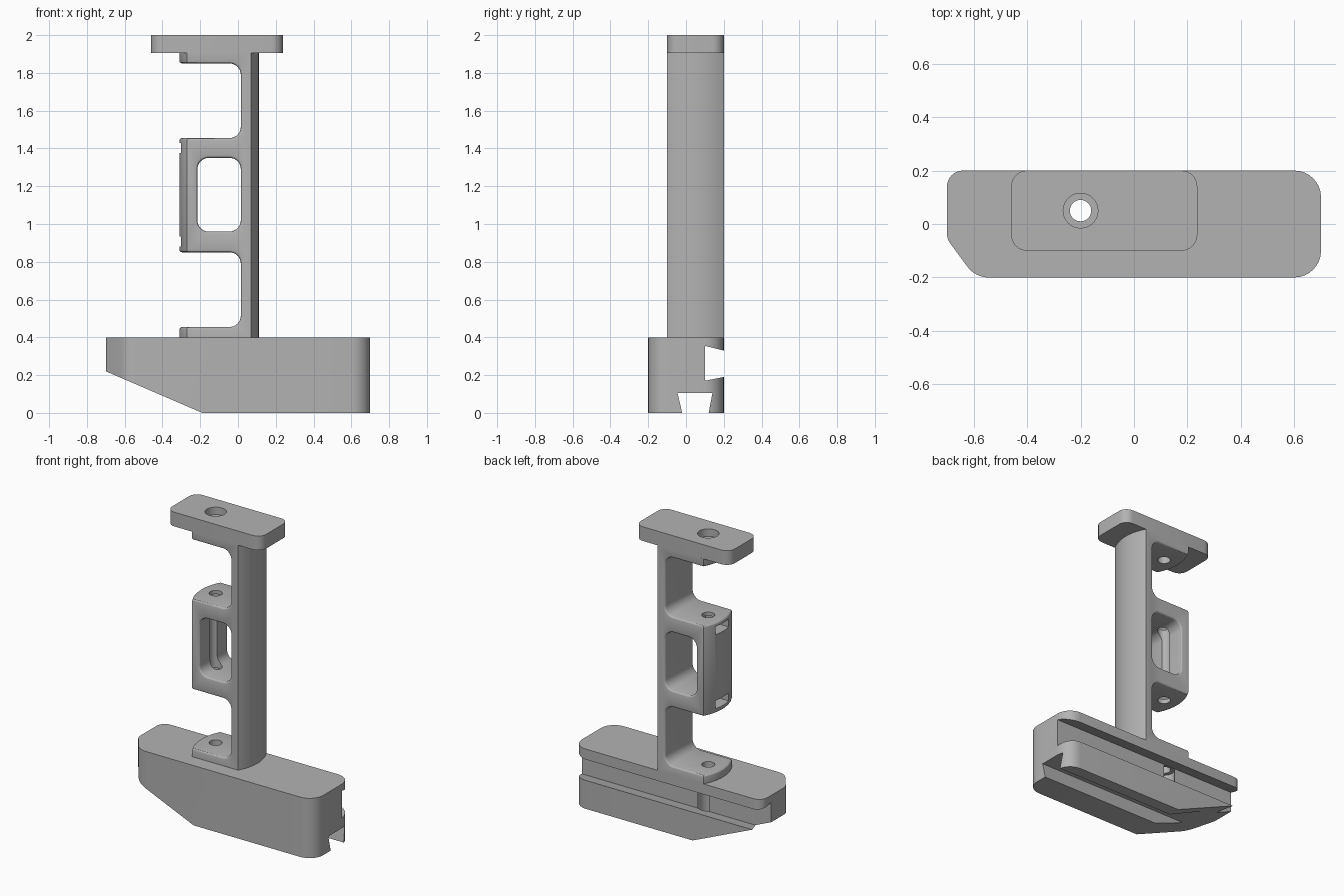
import bpy, bmesh, math
from mathutils import Vector

cube = bpy.data.objects.get("Cube")
if cube:
    bpy.data.objects.remove(cube, do_unlink=True)

grey = bpy.data.materials.new("light_grey")
grey.use_nodes = True
COLOUR = (0.45, 0.45, 0.45, 1)
grey.diffuse_color = COLOUR
grey.node_tree.nodes["Principled BSDF"].inputs["Base Color"].default_value = COLOUR

PLACE = {"x": lambda a, b, h: (h, a, b),
         "y": lambda a, b, h: (a, h, b),
         "z": lambda a, b, h: (a, b, h)}


def rounded(corners, steps=8):
    """Outline from (x, y, radius) corners, each replaced by an arc."""
    out = []
    for i, (x, y, r) in enumerate(corners):
        p = Vector((x, y))
        if r == 0:
            out.append(p)
            continue
        u = (Vector(corners[i - 1][:2]) - p).normalized()
        v = (Vector(corners[(i + 1) % len(corners)][:2]) - p).normalized()
        half = u.angle(v) / 2
        t = r / math.tan(half)
        centre = p + (u + v).normalized() * r / math.sin(half)
        a, b = p + u * t - centre, p + v * t - centre
        sweep = a.angle(b)
        for k in range(steps + 1):
            f = k / steps
            out.append(centre + (a * math.sin((1 - f) * sweep)
                                 + b * math.sin(f * sweep)) / math.sin(sweep))
    return out


def box_outline(x0, x1, y0, y1, r=0.0):
    return rounded([(x0, y0, r), (x1, y0, r), (x1, y1, r), (x0, y1, r)])


def prism(name, outline, axis, lo, hi):
    bm = bmesh.new()
    ends = [[bm.verts.new(PLACE[axis](p[0], p[1], h)) for p in outline]
            for h in (lo, hi)]
    bm.faces.new(ends[0])
    bm.faces.new(ends[1])
    n = len(outline)
    for i in range(n):
        j = (i + 1) % n
        bm.faces.new((ends[0][i], ends[0][j], ends[1][j], ends[1][i]))
    bmesh.ops.recalc_face_normals(bm, faces=bm.faces)
    mesh = bpy.data.meshes.new(name)
    bm.to_mesh(mesh)
    bm.free()
    mesh.materials.append(grey)
    obj = bpy.data.objects.new(name, mesh)
    bpy.context.collection.objects.link(obj)
    return obj


def bore(r, lo, hi, x=-0.2, y=0.05, n=32):
    ring = [(x + r * math.cos(k * math.tau / n), y + r * math.sin(k * math.tau / n))
            for k in range(n)]
    return prism("bore_cutter", ring, "z", lo, hi)


def cut(obj, cutters):
    for c in cutters:
        c.hide_render = True
        m = obj.modifiers.new("cut", "BOOLEAN")
        m.operation, m.solver, m.object = "DIFFERENCE", "EXACT", c
    deps = bpy.context.evaluated_depsgraph_get()
    mesh = bpy.data.meshes.new_from_object(obj.evaluated_get(deps))
    obj.modifiers.clear()
    obj.data = mesh
    for c in cutters:
        bpy.data.objects.remove(c, do_unlink=True)


def finish(obj):
    obj.data.shade_smooth()
    obj.data.set_sharp_from_angle(angle=math.radians(28))


# Base block: shaped outline, sloped underside, two dovetail slots, screw bore
base = prism("base_block", rounded([
    (0.7, -0.2, 0.1), (0.7, 0.2, 0.1), (-0.7, 0.2, 0.06),
    (-0.7, -0.056, 0.06), (-0.594, -0.2, 0.1)]), "z", 0, 0.4)
cut(base, [
    prism("slope_cutter", [(-0.932, 0.32), (-0.096, -0.04), (-0.932, -0.04)],
          "y", -0.5, 0.5),
    prism("back_slot_cutter", [(0.1, 0.17), (0.2, 0.19), (0.3, 0.19), (0.3, 0.33),
                               (0.2, 0.33), (0.1, 0.355)], "x", -1, 1),
    prism("bottom_slot_cutter", [(-0.02, -0.1), (0.12, -0.1), (0.12, 0), (0.14, 0.105),
                                 (-0.045, 0.105), (-0.02, 0)], "x", -1, 1),
    bore(0.065, -0.1, 0.352),
    bore(0.04, 0.3, 0.5)])
finish(base)

# Handle: straight front and back, bowed sides, opened by two gaps and a window
RADIUS, HALF = 0.301, math.radians(29.9)
bow = []
for side in (1, -1):
    for k in range(13):
        a = HALF * (k / 6 - 1)
        bow.append((-0.1 + side * (0.21 - RADIUS + RADIUS * math.cos(a)),
                    0.05 + side * RADIUS * math.sin(a)))
handle = prism("handle_frame", bow, "z", 0.4, 1.905)


def gap(lo, hi):
    outline = rounded([(-0.6, lo, 0), (0.015, lo, 0.06), (0.015, hi, 0.06), (-0.6, hi, 0)])
    return prism("gap_cutter", outline, "y", -0.5, 0.5)


cut(handle, [gap(0.455, 0.85), gap(1.455, 1.85),
             prism("window_cutter", box_outline(-0.215, 0.015, 0.96, 1.35, 0.06),
                   "y", -0.5, 0.5)])

# Soften the edges of the openings and arms, leaving the column's outer corners crisp
bm = bmesh.new()
bm.from_mesh(handle.data)
bmesh.ops.remove_doubles(bm, verts=bm.verts, dist=0.0001)
soft = []
for e in bm.edges:
    if len(e.link_faces) != 2 or e.calc_face_angle(0) < math.radians(40):
        continue
    mid = (e.verts[0].co + e.verts[1].co) / 2
    upright = abs(e.verts[0].co.z - e.verts[1].co.z) > 0.03
    at_end = all(v.co.z < 0.41 for v in e.verts) or all(v.co.z > 1.895 for v in e.verts)
    if not at_end and mid.x < 0.05 and not (upright and mid.x < -0.25):
        soft.append(e)
bmesh.ops.bevel(bm, geom=soft, offset=0.014, offset_type="OFFSET", segments=3,
                profile=0.5, affect="EDGES", clamp_overlap=True)
bm.to_mesh(handle.data)
bm.free()

# Screw bore and the two nut pockets in the grip block
cut(handle, [bore(0.04, 0.3, 2.1)] + [
    prism("pocket_cutter", box_outline(-0.5, -0.13, -0.02, 0.12), "z", lo, lo + 0.055)
    for lo in (0.88, 1.375)])
finish(handle)

# Top plate with a counterbored screw hole
plate = prism("top_plate", box_outline(-0.46, 0.237, -0.1, 0.2, 0.06), "z", 1.905, 2.0)
cut(plate, [bore(0.065, 1.95, 2.1), bore(0.04, 1.8, 2.05)])
finish(plate)
